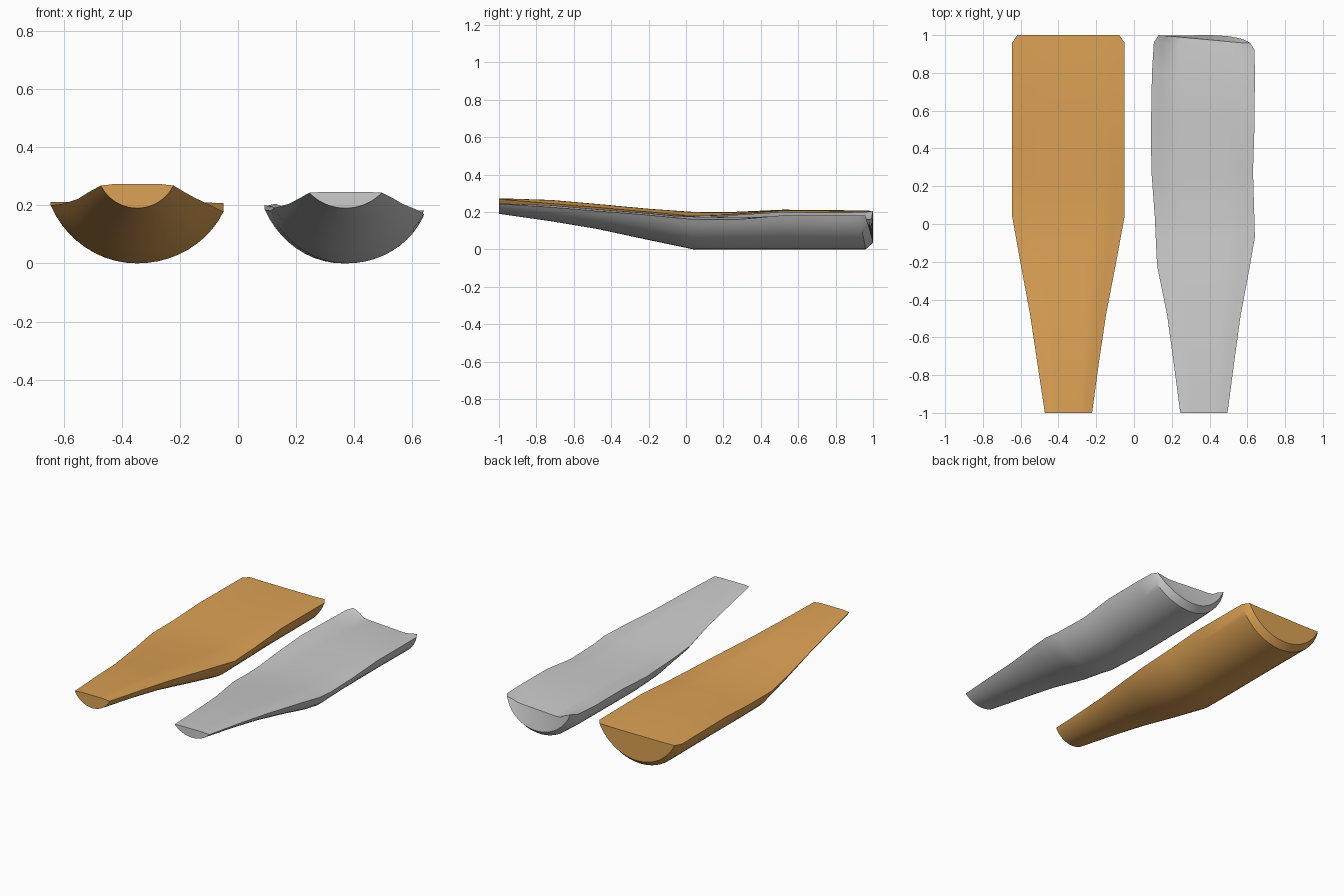
import bpy, bmesh, math

if "Cube" in bpy.data.objects:
    bpy.data.objects.remove(bpy.data.objects["Cube"])

ARC, TOP = 20, 12


def ring(y, xl, xr, zb, zl, zr, zt, skew=0.0):
    """Closed section: round belly from left edge to right edge, then a soft flat deck back."""
    cx, w = (xl + xr) / 2, (xr - xl) / 2
    s = (zl + zr) / 2 - zb
    r = (w * w + s * s) / (2 * s)
    a = math.asin(min(1, w / r))
    pts = []
    for i in range(ARC + 1):
        t = -a + 2 * a * i / ARC
        u = r * math.sin(t) / w
        z = zb + r - r * math.cos(t) + (zr - zl) / 2 * u * abs(u)
        f = (u + 1) / 2 * max(0, min(1, (z - zb) / s))
        pts.append((cx + u * w, y - skew * f, z))
    for i in range(1, TOP):
        f = 1 - i / TOP
        blend = min(1, min(f, 1 - f) / 0.2)
        blend = blend * blend * (3 - 2 * blend)
        edge = zl if f < 0.5 else zr
        pts.append((xl + (xr - xl) * f, y - skew * f, edge + (zt - edge) * blend))
    return pts


def loft(name, stations):
    bm = bmesh.new()
    rings = [[bm.verts.new(p) for p in ring(*s)] for s in stations]
    n = len(rings[0])
    for a, b in zip(rings, rings[1:]):
        for i in range(n):
            j = (i + 1) % n
            bm.faces.new((a[i], a[j], b[j], b[i]))
    # end caps, bridged belly to deck
    bm.faces.new(rings[0])
    bm.faces.new(rings[-1])
    bmesh.ops.triangulate(bm, faces=[f for f in bm.faces if len(f.verts) > 4])
    bmesh.ops.recalc_face_normals(bm, faces=bm.faces)
    me = bpy.data.meshes.new(name)
    bm.to_mesh(me)
    bm.free()
    ob = bpy.data.objects.new(name, me)
    bpy.context.collection.objects.link(ob)
    bpy.context.view_layer.objects.active = ob
    ob.select_set(True)
    bpy.ops.object.shade_smooth_by_angle(angle=math.radians(35))
    ob.select_set(False)
    return ob


# Orange half-round plank: y, left x, right x, belly z, left z, right z, deck z
orange = loft("orange_plank", [
    (-1.00, -.472, -.222, .190, .268, .268, .273),
    (-0.72, -.514, -.184, .150, .245, .245, .264),
    (-0.48, -.550, -.148, .110, .222, .225, .243),
    (-0.20, -.602, -.094, .050, .205, .200, .217),
    (0.04, -.645, -.050, .000, .200, .178, .200),
    (0.25, -.645, -.050, .000, .200, .188, .198),
    (0.52, -.645, -.050, .000, .212, .208, .210),
    (0.96, -.645, -.050, .000, .208, .205, .205),
    (1.00, -.618, -.078, .035, .205, .205, .203),
])
mat = bpy.data.materials.new("orange")
mat.diffuse_color = (0.72, 0.36, 0.09, 1)
mat.use_nodes = True
mat.node_tree.nodes["Principled BSDF"].inputs["Base Color"].default_value = mat.diffuse_color
orange.data.materials.append(mat)

# Grey plank: thinner, with an uneven deck and a skewed back edge
loft("grey_plank", [
    (-1.00, .245, .495, .190, .243, .243, .246),
    (-0.72, .208, .532, .150, .222, .225, .236),
    (-0.48, .175, .565, .110, .205, .205, .215),
    (-0.22, .122, .614, .055, .190, .185, .195),
    (-0.07, .115, .640, .023, .182, .170, .180),
    (0.04, .110, .637, .000, .180, .160, .175),
    (0.28, .092, .630, .000, .185, .160, .170),
    (0.52, .090, .638, .000, .200, .182, .178),
    (0.80, .095, .640, .000, .196, .182, .174),
    (0.96, .105, .638, .000, .200, .180, .165, .04),
    (1.00, .130, .615, .035, .205, .180, .162, .045),
])
